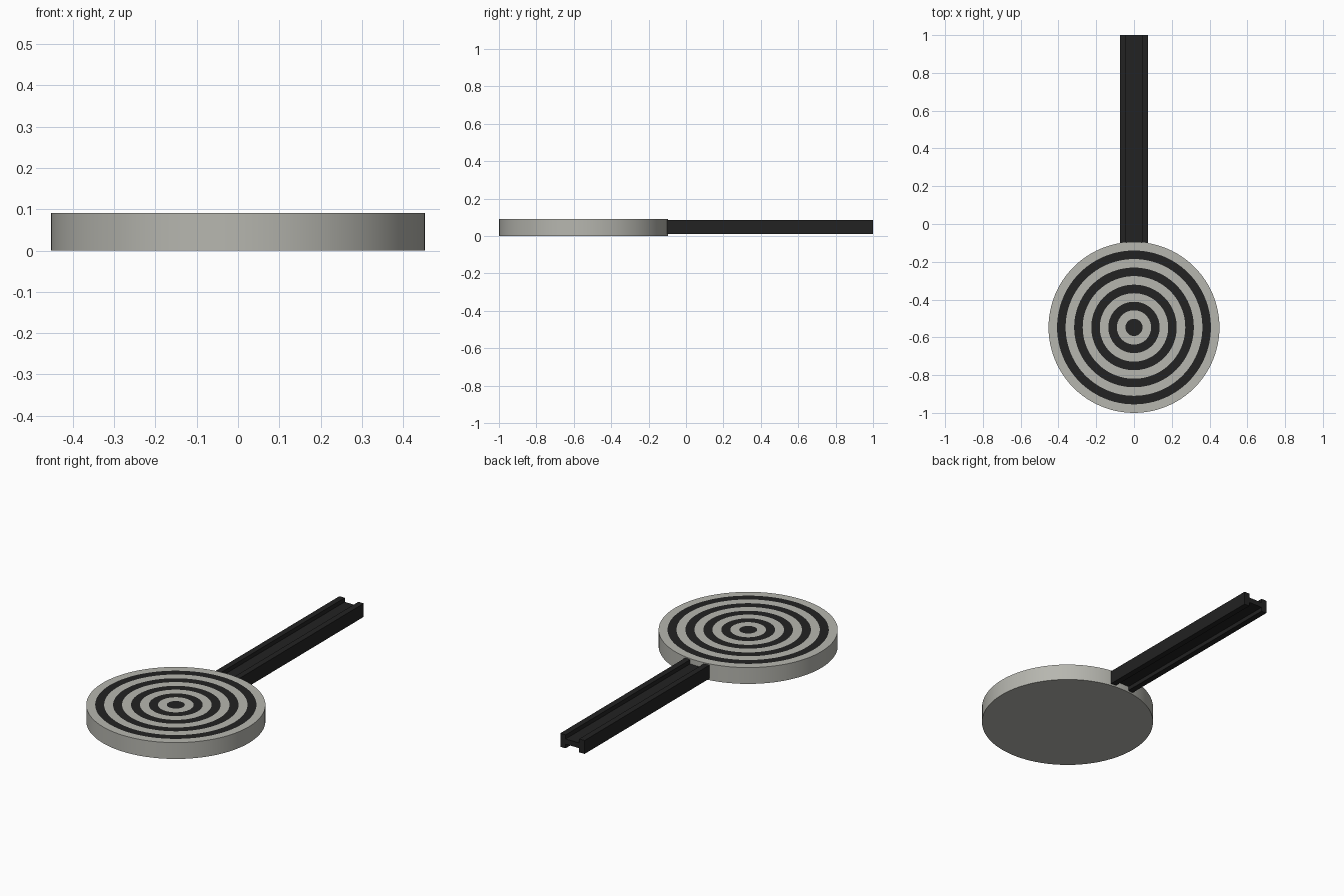
import bpy, bmesh, math

if "Cube" in bpy.data.objects:
    bpy.data.objects.remove(bpy.data.objects["Cube"])

R, H, CY, BANDS, SIDES = 0.4525, 0.091, -0.5475, 10, 96


def material(name, rgb):
    m = bpy.data.materials.new(name)
    m.diffuse_color = (*rgb, 1)
    m.use_nodes = True
    m.node_tree.nodes["Principled BSDF"].inputs["Base Color"].default_value = m.diffuse_color
    return m


light = material("light_grey", (0.47, 0.47, 0.43))
dark = material("dark_grey", (0.016, 0.016, 0.016))


def finish(name, bm, mats):
    bmesh.ops.recalc_face_normals(bm, faces=bm.faces)
    me = bpy.data.meshes.new(name)
    bm.to_mesh(me)
    bm.free()
    for m in mats:
        me.materials.append(m)
    ob = bpy.data.objects.new(name, me)
    bpy.context.collection.objects.link(ob)
    return ob


# Round head with alternating flush rings on top
bm = bmesh.new()


def ring(r, z):
    return [bm.verts.new((r * math.cos(2 * math.pi * i / SIDES),
                          CY + r * math.sin(2 * math.pi * i / SIDES), z))
            for i in range(SIDES)]


def bridge(a, b, mat):
    for i in range(SIDES):
        j = (i + 1) % SIDES
        bm.faces.new((a[i], a[j], b[j], b[i])).material_index = mat


rings = [ring(R * k / BANDS, H) for k in range(1, BANDS + 1)]
bm.faces.new(rings[0]).material_index = 1
for k in range(1, BANDS):
    bridge(rings[k - 1], rings[k], 1 if k % 2 == 0 else 0)
base = ring(R, 0)
bridge(rings[-1], base, 0)
bm.faces.new(base)
head = finish("target_head", bm, [light, dark])
bpy.context.view_layer.objects.active = head
head.select_set(True)
bpy.ops.object.shade_smooth_by_angle(angle=math.radians(30))

# H-section handle, extruded along y
right = [(0.042, 0.033), (0.042, 0.01), (0.075, 0.01),
         (0.075, 0.085), (0.042, 0.085), (0.042, 0.062)]
profile = right + [(-x, z) for x, z in reversed(right)]
bm = bmesh.new()
start = [bm.verts.new((x, -0.105, z)) for x, z in profile]
face = bm.faces.new(start)
out = bmesh.ops.extrude_face_region(bm, geom=[face], use_keep_orig=True)
bmesh.ops.translate(bm, vec=(0, 1.105, 0),
                    verts=[v for v in out["geom"] if isinstance(v, bmesh.types.BMVert)])
finish("handle", bm, [dark])
